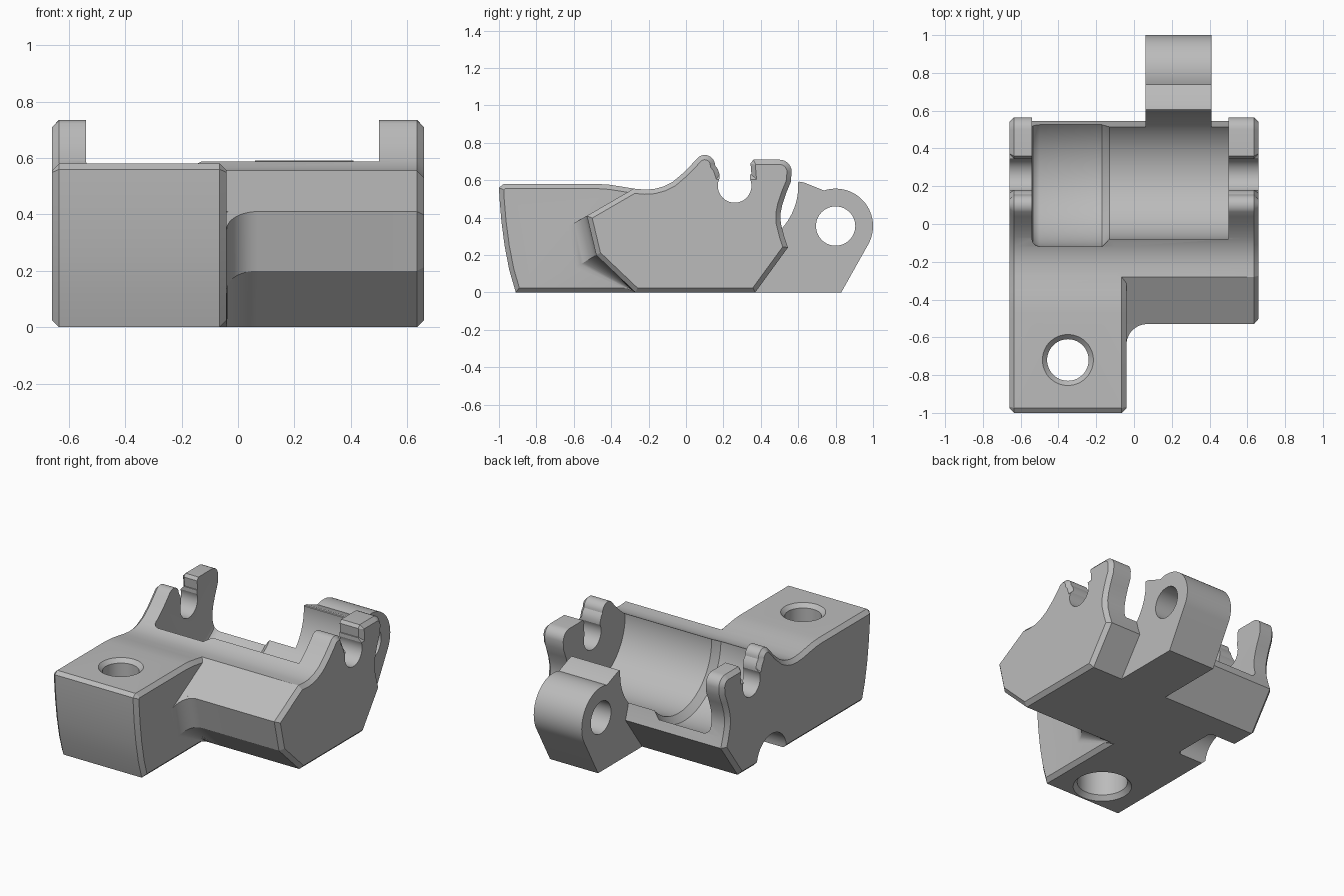
import bpy, bmesh
from math import sin, cos, radians, pi

cube = bpy.data.objects.get("Cube")
if cube:
    bpy.data.objects.remove(cube)

grey = bpy.data.materials.new("plain grey")
grey.use_nodes = True
GREY = (0.5, 0.5, 0.5, 1)
grey.diffuse_color = GREY
grey.node_tree.nodes["Principled BSDF"].inputs["Base Color"].default_value = GREY


def arc(cu, cv, r, start, end, n=10):
    """Points on an arc, angles in degrees."""
    angles = [radians(start + (end - start) * i / n) for i in range(n + 1)]
    return [(cu + r * cos(a), cv + r * sin(a)) for a in angles]


def loft(name, rings, chamfer=0):
    """Skin a row of equal rings, cap the ends and chamfer the cap rims."""
    bm = bmesh.new()
    rows = [[bm.verts.new(p) for p in ring] for ring in rings]
    n = len(rows[0])
    for a, b in zip(rows, rows[1:]):
        for i in range(n):
            j = (i + 1) % n
            bm.faces.new((a[i], a[j], b[j], b[i]))
    caps = [bm.faces.new(rows[0]), bm.faces.new(rows[-1])]
    bmesh.ops.recalc_face_normals(bm, faces=bm.faces)
    if chamfer:
        rim = [e for f in caps for e in f.edges]
        bmesh.ops.bevel(bm, geom=rim, offset=chamfer, segments=1,
                        profile=0.5, affect='EDGES', clamp_overlap=False)
    mesh = bpy.data.meshes.new(name)
    bm.to_mesh(mesh)
    bm.free()
    mesh.materials.append(grey)
    obj = bpy.data.objects.new(name, mesh)
    bpy.context.collection.objects.link(obj)
    return obj


def prism(name, profile, x0, x1, chamfer=0):
    return loft(name, [[(x, y, z) for y, z in profile] for x in (x0, x1)], chamfer)


def turned_x(name, cy, cz, steps, n=96):
    """Round solid along x from (x, radius) steps."""
    return loft(name, [[(x, y, z) for y, z in arc(cy, cz, r, 0, 360, n)[:-1]]
                       for x, r in steps])


def turned_z(name, cx, cy, steps, n=64):
    """Round solid along z from (z, radius) steps."""
    return loft(name, [[(x, y, z) for x, y in arc(cx, cy, r, 0, 360, n)[:-1]]
                       for z, r in steps])


def combine(target, other, operation):
    mod = target.modifiers.new("combine", 'BOOLEAN')
    mod.operation = operation
    mod.solver = 'EXACT'
    mod.object = other
    bpy.context.view_layer.objects.active = target
    bpy.ops.object.modifier_apply(modifier=mod.name)
    bpy.data.objects.remove(other)


# Shared outline: valley, front hook, rear hook, concave back, foot
valley = [(-.22, .55), (-.17, .553), (-.12, .567), (-.07, .592), (-.01, .643), (.04, .695)]
hooks = (arc(.1, .68, .055, 130, 0) + [(.17, .66), (.18, .63), (.35, .63), (.345, .69), (.36, .71)]
         + arc(.5, .645, .065, 90, 0, 6))
back = [(.56, .59), (.535, .53), (.515, .47), (.505, .42), (.507, .37), (.525, .3), (.545, .24), (.37, 0)]
tail = valley + hooks + back

# Long left-hand block and short faceted half
block = [(-.91, 0), (-.945, .12), (-.97, .25), (-.987, .38), (-.997, .5), (-1, .56), (-.975, .58),
         (-.47, .58), (-.41, .576), (-.35, .567), (-.28, .555)]
facets = [(-.27, 0), (-.48, .2), (-.53, .41), (-.28, .555)]
body = prism("clamp_body", block + tail, -.66, -.04, .025)
combine(body, prism("short_half", facets + tail, -.12, .66, .025), 'UNION')

# Concave blend where the facets meet the block
rings = []
for x, y in [(-.07, -.64)] + arc(.07, -.64, .11, 180, 90, 12):
    d = -.53 - y
    rings.append([(x, -.25, 0), (x, -.27, 0), (x, -.48 - d, .2 - .6 * d),
                  (x, -.53 - d, .41 - .57 * d), (x, -.28, .55), (x, -.25, .55)])
combine(body, loft("corner_blend", rings), 'UNION')

# Hinge lug at the back
lug = [(.37, 0), (.83, 0)] + arc(.8, .355, .2, -30, 108, 32) + [
    (.7, .56), (.63, .588), (.605, .592), (.585, .58), (.45, .5), (.4, .2)]
combine(body, prism("hinge_lug", lug, .06, .41), 'UNION')

# Stepped round saddle, hinge hole, hook notches and side relief
cutters = [
    turned_x("saddle_cut", .26, .57, [(-.54, .34), (-.535, .36), (-.52, .373), (-.5, .38),
                                      (-.17, .38), (-.13, .34), (.5, .34)], 128),
    turned_x("hinge_hole_cut", .8, .355, [(0, .105), (.5, .105)], 64),
    turned_x("notch_cut", .26, .57, [(-.8, .09), (.8, .09)], 48),
    prism("notch_mouth_cut", [(.18, .58), (.343, .58), (.343, .72), (.18, .72)], -.8, .8),
    turned_x("side_relief_cut", .05, 0, [(-.8, .155), (-.46, .155), (-.44, .135)], 64),
    turned_z("bolt_hole_cut", -.35, -.72, [(-.1, .18), (0, .18), (.03, .155), (.2, .155),
                                           (.201, .11), (.555, .11), (.58, .135), (.7, .135)]),
]
for cutter in cutters:
    combine(body, cutter, 'DIFFERENCE')

# Soft shading on the curved walls only
bpy.ops.object.select_all(action='DESELECT')
body.select_set(True)
bpy.context.view_layer.objects.active = body
bpy.ops.object.shade_smooth_by_angle(angle=radians(22))
